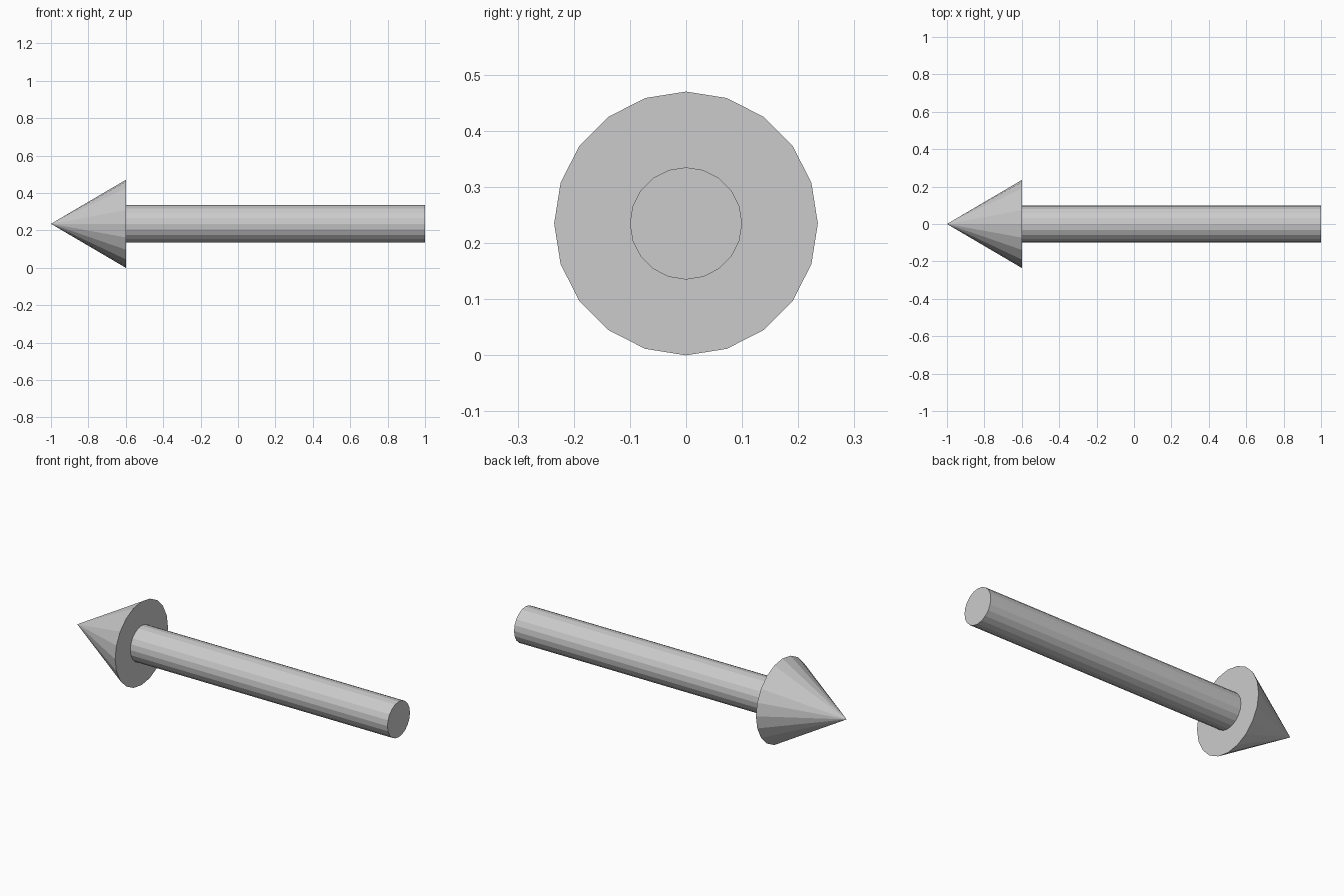
import bpy
from math import pi

if "Cube" in bpy.data.objects:
    bpy.data.objects.remove(bpy.data.objects["Cube"])

SIDES = 20
HEAD_R = 0.235
SHAFT_R = 0.1


def x_part(name, x_base, x_end, r_base, r_end):
    """Capped cone or cylinder running along -x from x_base to x_end."""
    bpy.ops.mesh.primitive_cone_add(
        vertices=SIDES, radius1=r_base, radius2=r_end, depth=x_base - x_end,
        location=((x_base + x_end) / 2, 0, HEAD_R), rotation=(0, -pi / 2, 0))
    bpy.context.object.name = name


# Pointed head, tip at -x
x_part("arrow_head", -0.6, -1.0, HEAD_R, 0)
# Round shaft
x_part("arrow_shaft", 1.0, -0.6, SHAFT_R, SHAFT_R)
